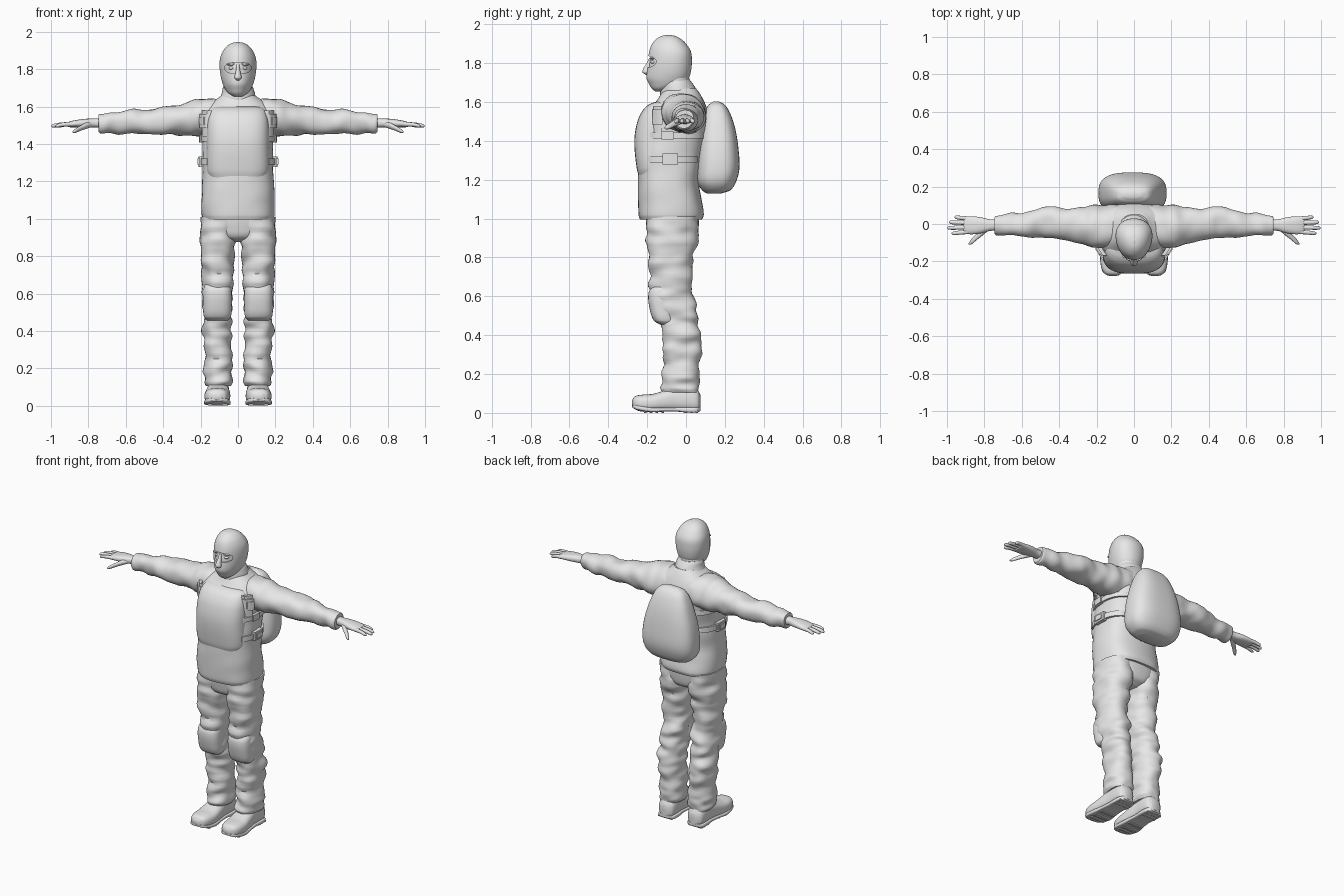
import bpy, bmesh, math
from mathutils import Vector, noise

cloth = bpy.data.materials.new("plain grey")
cloth.diffuse_color = (0.8, 0.8, 0.8, 1)


def sample(rows, t):
    """Smoothly interpolate the section rows at position t."""
    def slope(i, k):
        a, b = rows[max(i - 1, 0)], rows[min(i + 1, len(rows) - 1)]
        return (b[k] - a[k]) / (b[0] - a[0])
    i = 0
    while i < len(rows) - 2 and t > rows[i + 1][0]:
        i += 1
    a, b = rows[i], rows[i + 1]
    d = b[0] - a[0]
    u = (t - a[0]) / d
    out = []
    for k in range(1, 5):
        out.append((2*u**3 - 3*u*u + 1) * a[k] + (u**3 - 2*u*u + u) * d * slope(i, k)
                   + (3*u*u - 2*u**3) * b[k] + (u**3 - u*u) * d * slope(i + 1, k))
    return out


def finish(name, bm, mirror):
    bmesh.ops.recalc_face_normals(bm, faces=bm.faces)
    me = bpy.data.meshes.new(name)
    bm.to_mesh(me)
    bm.free()
    me.materials.append(cloth)
    ob = bpy.data.objects.new(name, me)
    bpy.context.collection.objects.link(ob)
    if mirror:
        ob.modifiers.new("mirror", 'MIRROR').use_clip = False
    return ob


def loft(name, axis, rows, power=2.0, n=32, steps=5, mirror=False, fold=0.0,
         fold_scale=(10, 10, 24), taper=0.0):
    """Skin superellipse sections (t, centre a, centre b, radius a, radius b)."""
    bm = bmesh.new()
    ts = []
    for r, s in zip(rows, rows[1:]):
        ts += [r[0] + (s[0] - r[0]) * j / steps for j in range(steps)]
    ts.append(rows[-1][0])
    rings = []
    for t in ts:
        ca, cb, ra, rb = sample(rows, t)
        ra, rb = max(ra, 0.001), max(rb, 0.001)
        ring = []
        for j in range(n):
            ang = 2 * math.pi * j / n
            c, s = math.cos(ang), math.sin(ang)
            da = math.copysign(abs(c) ** (2 / power), c)
            db = math.copysign(abs(s) ** (2 / power), s)
            da *= 1 + taper * db
            a, b = ca + ra * da, cb + rb * db
            p = {'x': (t, a, b), 'y': (a, t, b), 'z': (a, b, t)}[axis]
            if fold:
                f = fold * noise.noise(Vector([v * k for v, k in zip(p, fold_scale)]))
                a, b = a + f * c, b + f * s
                p = {'x': (t, a, b), 'y': (a, t, b), 'z': (a, b, t)}[axis]
            ring.append(bm.verts.new(p))
        rings.append(ring)
    for r, s in zip(rings, rings[1:]):
        for j in range(n):
            bm.faces.new((r[j], r[(j + 1) % n], s[(j + 1) % n], s[j]))
    bm.faces.new(rings[0])
    bm.faces.new(rings[-1])
    return finish(name, bm, mirror)


def ball(name, centre, radii, mirror=False):
    bm = bmesh.new()
    bmesh.ops.create_uvsphere(bm, u_segments=20, v_segments=12, radius=1)
    for v in bm.verts:
        v.co = Vector([c + r * k for c, r, k in zip(centre, radii, v.co)])
    return finish(name, bm, mirror)


# Jacket body and hem
JACKET = [(0.995, 0, -.075, .188, .160), (1.02, 0, -.076, .196, .168), (1.10, 0, -.085, .196, .162),
          (1.20, 0, -.09, .190, .157), (1.32, 0, -.08, .188, .165), (1.42, 0, -.065, .188, .172),
          (1.50, 0, -.050, .195, .168), (1.56, 0, -.040, .190, .148), (1.61, 0, -.03, .160, .118),
          (1.65, 0, -.03, .105, .095), (1.67, 0, -.03, .08, .08)]
loft("jacket", 'z', JACKET, 2.5, 48, fold=.006, fold_scale=(8, 8, 10))

# Padded front of the vest
loft("vest_front", 'z', [(1.21, 0, -.14, .15, .100), (1.26, 0, -.14, .168, .114), (1.40, 0, -.14, .168, .126),
                         (1.50, 0, -.13, .166, .120), (1.56, 0, -.12, .155, .100),
                         (1.59, 0, -.11, .135, .075), (1.605, 0, -.10, .10, .04)], 2.9, 48)

# Collar and neck
loft("collar", 'z', [(1.58, 0, -.035, .135, .115), (1.62, 0, -.035, .105, .10), (1.66, 0, -.04, .090, .092),
                     (1.70, 0, -.048, .083, .078), (1.715, 0, -.05, .075, .07)], fold=.005)
loft("neck", 'z', [(1.60, 0, -.045, .08, .08), (1.68, 0, -.05, .078, .072), (1.78, 0, -.05, .075, .06)])

# Hood with an eye opening over an inner face
HEAD = [(1.655, 0, -.135, .025, .025), (1.67, 0, -.125, .048, .052), (1.69, 0, -.105, .066, .084),
        (1.72, 0, -.095, .080, .108), (1.76, 0, -.088, .091, .114), (1.81, 0, -.083, .097, .113),
        (1.86, 0, -.082, .094, .107), (1.90, 0, -.087, .077, .087), (1.925, 0, -.089, .056, .062),
        (1.94, 0, -.09, .030, .033), (1.945, 0, -.09, .004, .004)]
hood = loft("hood", 'z', HEAD, 2.1, 48, taper=.15)
inner = [(z, a, b, max(ra - .010, .002), max(rb - .010, .002)) for z, a, b, ra, rb in HEAD[1:-1]]
loft("face", 'z', inner, 2.1, 48, taper=.15)
cutter = loft("eye_opening_cutter", 'y', [(-.30, 0, 1.806, .070, .030), (-.12, 0, 1.806, .070, .030)], 2.5)
cutter.hide_render = True
cutter.hide_viewport = True
cut = hood.modifiers.new("eye opening", 'BOOLEAN')
cut.operation, cut.object, cut.solver = 'DIFFERENCE', cutter, 'EXACT'
ball("eye", (.033, -.168, 1.805), (.017, .014, .009), True)
ball("brow", (.034, -.172, 1.826), (.028, .012, .007), True)
loft("nose", 'z', [(1.738, 0, -.198, .006, .006), (1.752, 0, -.203, .019, .021), (1.775, 0, -.198, .015, .020),
                   (1.80, 0, -.190, .010, .012), (1.825, 0, -.182, .009, .008)], n=16)

# Sleeves
loft("sleeve", 'x', [(.08, -.015, 1.535, .115, .105), (.17, -.015, 1.54, .115, .106), (.24, -.012, 1.538, .105, .094),
                     (.32, -.005, 1.527, .091, .080), (.40, .002, 1.522, .086, .072), (.48, .006, 1.522, .083, .067),
                     (.58, .002, 1.518, .070, .062), (.68, -.004, 1.510, .056, .056),
                     (.735, -.006, 1.508, .050, .053), (.745, -.006, 1.508, .044, .047)],
     2.1, mirror=True, fold=.016, fold_scale=(15, 9, 9))

# Hands
loft("palm", 'x', [(.72, -.005, 1.512, .030, .026), (.77, -.006, 1.512, .031, .024), (.82, -.007, 1.511, .043, .023),
                   (.87, -.007, 1.508, .048, .019), (.905, -.006, 1.504, .044, .014), (.912, -.006, 1.504, .036, .008)],
     2.4, 24, mirror=True)
for label, y0, y1, tip in [("index", -.042, -.050, .975), ("middle", -.018, -.021, .998),
                           ("ring", .006, .009, .990), ("little", .029, .036, .960)]:
    m = (.89 + tip) / 2
    loft(label + "_finger", 'x', [(.88, y0, 1.506, .011, .012), (m, (y0 + y1) / 2, 1.504, .011, .011),
                                  (tip - .008, y1, 1.497, .009, .009), (tip, y1, 1.495, .003, .003)],
         n=12, steps=3, mirror=True)
loft("thumb", 'x', [(.77, -.012, 1.508, .015, .014), (.81, -.042, 1.498, .020, .017), (.84, -.068, 1.485, .017, .014),
                    (.87, -.095, 1.470, .014, .011), (.884, -.105, 1.464, .004, .004)], n=16, mirror=True)

# Trousers
loft("trouser_seat", 'z', [(.875, 0, -.065, .05, .07), (.90, 0, -.067, .13, .115), (.95, 0, -.068, .182, .132),
                           (1.03, 0, -.07, .186, .140)], 2.4, 48)
loft("trouser_leg", 'z', [(.105, .105, -.028, .066, .092), (.13, .105, -.028, .073, .098), (.20, .105, -.026, .073, .096),
                          (.32, .107, -.018, .076, .102), (.42, .109, -.024, .077, .097), (.48, .109, -.042, .077, .100),
                          (.56, .109, -.064, .081, .113), (.65, .109, -.076, .083, .108), (.78, .109, -.075, .087, .114),
                          (.90, .106, -.070, .092, .130), (1.01, .098, -.07, .094, .138)],
     2.3, 40, steps=7, mirror=True, fold=.020, fold_scale=(9, 9, 22))
loft("knee_pad", 'z', [(.455, .110, -.095, .055, .040), (.475, .110, -.110, .072, .056), (.54, .110, -.120, .077, .068),
                       (.61, .110, -.125, .076, .069), (.645, .110, -.120, .068, .058), (.66, .110, -.11, .050, .040)],
     2.6, mirror=True)

# Boots with treaded soles
loft("boot", 'y', [(-.278, .112, .050, .018, .014), (-.265, .112, .052, .045, .032), (-.23, .112, .050, .063, .043),
                   (-.17, .110, .052, .069, .046), (-.11, .108, .062, .064, .054), (-.05, .107, .072, .058, .064),
                   (.02, .106, .072, .058, .066), (.06, .106, .062, .050, .056), (.075, .106, .055, .028, .035)],
     2.6, mirror=True)
loft("boot_shaft", 'z', [(.04, .106, -.015, .050, .070), (.10, .106, -.022, .052, .078), (.17, .106, -.025, .055, .078)],
     mirror=True)
loft("boot_sole", 'y', [(-.275, .112, .034, .030, .008), (-.255, .112, .029, .056, .012), (-.18, .110, .017, .071, .013),
                        (-.10, .108, .018, .062, .011), (-.04, .107, .018, .057, .012), (.0, .106, .016, .060, .014),
                        (.055, .106, .016, .056, .014), (.074, .106, .020, .034, .011)], 5, mirror=True)
for y in (-.21, -.18, -.15, -.12, .0, .03, .055):
    loft("sole_tread", 'y', [(y - .007, .109, .006, .052, .006), (y + .007, .109, .006, .052, .006)],
         8, 16, steps=1, mirror=True)

# Backpack
loft("backpack", 'z', [(1.13, -.008, .145, .09, .04), (1.145, -.008, .155, .135, .072), (1.19, -.008, .158, .172, .100),
                       (1.26, -.008, .165, .182, .110), (1.36, -.008, .166, .172, .104), (1.46, -.008, .164, .146, .090),
                       (1.54, -.008, .160, .116, .068), (1.585, -.008, .158, .085, .042), (1.602, -.008, .155, .045, .016)],
     2.8, 48)


def side_x(y, z):
    """Outer x of the jacket at a given y and z."""
    cx, cy, rx, ry = sample(JACKET, z)
    return rx * max(1 - abs((y - cy) / ry) ** 2.5, .02) ** (1 / 2.5)


def band(name, y0, y1, z0, z1, lift, slope=0.0):
    """A strip of webbing lying on the side of the jacket."""
    bm = bmesh.new()
    cols = []
    for i in range(17):
        y = y0 + (y1 - y0) * i / 16
        dz = slope * (y - y0)
        x = side_x(y, (z0 + z1) / 2)
        cols.append([bm.verts.new((x + o, y, z + dz)) for o, z in
                     ((-.012, z0), (lift, z0), (lift, z1), (-.012, z1))])
    for a, b in zip(cols, cols[1:]):
        for j in range(4):
            bm.faces.new((a[j], a[(j + 1) % 4], b[(j + 1) % 4], b[j]))
    bm.faces.new(cols[0])
    bm.faces.new(cols[-1])
    finish(name, bm, True)


# Side straps and buckles
band("upper_strap", -.185, .09, 1.412, 1.442, .012)
band("lower_strap", -.195, .06, 1.288, 1.322, .012)
band("upper_buckle", -.125, -.065, 1.408, 1.448, .020)
band("lower_buckle", -.120, -.040, 1.278, 1.334, .022)
band("lower_buckle_bar", -.108, -.052, 1.290, 1.322, .028)
band("shoulder_strap", -.168, -.125, 1.44, 1.58, .010)
band("shoulder_buckle", -.172, -.122, 1.485, 1.560, .024)
band("shoulder_buckle_bar", -.164, -.130, 1.50, 1.545, .030)

# Smooth shading with crisp edges
for ob in bpy.context.scene.objects:
    if not ob.hide_viewport:
        ob.select_set(True)
        bpy.context.view_layer.objects.active = ob
bpy.ops.object.shade_smooth_by_angle(angle=math.radians(40))
